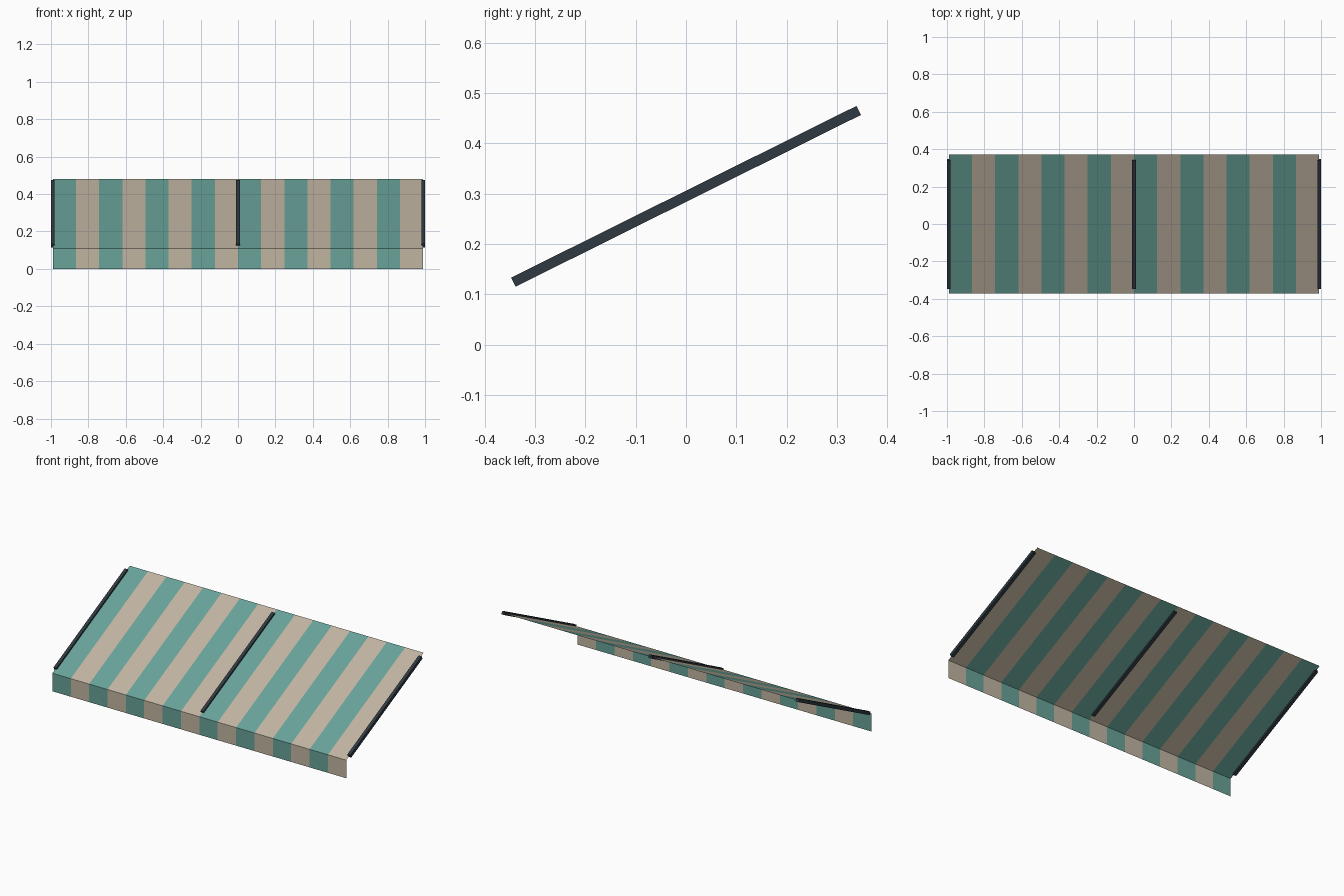
import bpy, math

if "Cube" in bpy.data.objects:
    bpy.data.objects.remove(bpy.data.objects["Cube"])

HALF_X, HALF_Y = 0.99, 0.372
Z_FOLD, Z_TOP = 0.11, 0.48
STRIPES = 16


def material(name, rgb):
    m = bpy.data.materials.new(name)
    m.diffuse_color = (*rgb, 1)
    m.use_nodes = True
    m.node_tree.nodes["Principled BSDF"].inputs["Base Color"].default_value = m.diffuse_color
    return m


teal = material("teal_cloth", (0.138, 0.366, 0.319))
tan = material("tan_cloth", (0.533, 0.462, 0.356))
dark = material("dark_metal", (0.03, 0.042, 0.054))


def striped_sheet(name, low, high):
    """Flat cloth strip between two (y, z) lines, striped along x."""
    verts, faces = [], []
    for i in range(STRIPES + 1):
        x = -HALF_X + 2 * HALF_X * i / STRIPES
        verts += [(x, *low), (x, *high)]
    for i in range(STRIPES):
        a = 2 * i
        faces.append((a, a + 2, a + 3, a + 1))
    mesh = bpy.data.meshes.new(name)
    mesh.from_pydata(verts, [], faces)
    mesh.materials.append(teal)
    mesh.materials.append(tan)
    for p in mesh.polygons:
        p.material_index = p.index % 2
    ob = bpy.data.objects.new(name, mesh)
    bpy.context.collection.objects.link(ob)


# Cloth: sloping canopy and hanging front valance
striped_sheet("canopy", (-HALF_Y, Z_FOLD), (HALF_Y, Z_TOP))
striped_sheet("valance", (-HALF_Y, 0), (-HALF_Y, Z_FOLD))

# Three support bars running down the slope
slope = math.atan2(Z_TOP - Z_FOLD, 2 * HALF_Y)
for side, x in (("left", -HALF_X), ("middle", 0), ("right", HALF_X)):
    bpy.ops.mesh.primitive_cube_add(size=1, location=(x, 0, (Z_FOLD + Z_TOP) / 2),
                                    rotation=(slope, 0, 0))
    bar = bpy.context.object
    bar.name = side + "_support_bar"
    bar.scale = (0.02, 0.766, 0.02)
    bar.data.materials.append(dark)
